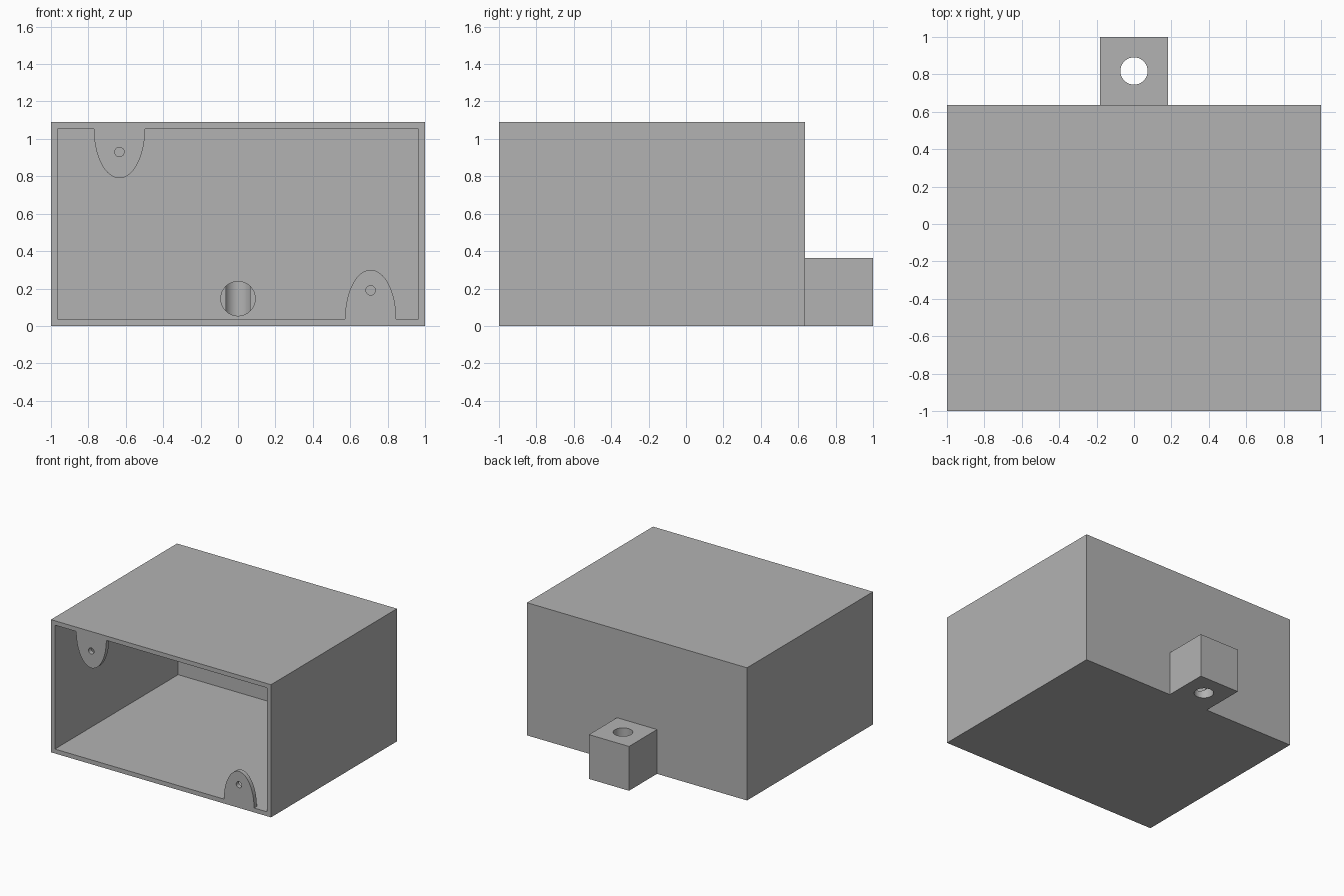
import bpy, bmesh, math
from mathutils import Matrix, Vector

cube = bpy.data.objects.get("Cube")
if cube:
    bpy.data.objects.remove(cube, do_unlink=True)

WALL = 0.036
HEIGHT = 1.09
BACK = 0.636

grey = bpy.data.materials.new("plain grey")
grey.use_nodes = True
grey.diffuse_color = (0.45, 0.45, 0.45, 1)
grey.node_tree.nodes["Principled BSDF"].inputs["Base Color"].default_value = grey.diffuse_color


def finish(name, bm):
    bmesh.ops.recalc_face_normals(bm, faces=bm.faces)
    mesh = bpy.data.meshes.new(name)
    bm.to_mesh(mesh)
    bm.free()
    mesh.materials.append(grey)
    obj = bpy.data.objects.new(name, mesh)
    bpy.context.collection.objects.link(obj)
    return obj


def box(name, low, high):
    low, high = Vector(low), Vector(high)
    bm = bmesh.new()
    bmesh.ops.create_cube(bm, size=1, matrix=Matrix.Translation((low + high) / 2)
                          @ Matrix.Diagonal((*(high - low), 1)))
    return finish(name, bm)


def cylinder(name, centre, radius, length, axis):
    turn = Matrix.Rotation(math.pi / 2, 4, "X") if axis == "Y" else Matrix()
    bm = bmesh.new()
    bmesh.ops.create_cone(bm, cap_ends=True, segments=64, radius1=radius, radius2=radius,
                          depth=length, matrix=Matrix.Translation(centre) @ turn)
    return finish(name, bm)


def lug(name, x, base, up):
    """Half-ellipse plate flush with the open front, rooted in the wall."""
    bm = bmesh.new()
    arc = [math.pi * i / 40 for i in range(41)]
    points = [(x + 0.137 * math.cos(a), base + up * 0.264 * math.sin(a)) for a in arc]
    root = base - up * WALL / 2
    points += [(x - 0.137, root), (x + 0.137, root)]
    face = bm.faces.new([bm.verts.new((px, -1, pz)) for px, pz in points])
    side = bmesh.ops.extrude_face_region(bm, geom=[face])["geom"]
    bmesh.ops.translate(bm, vec=(0, WALL, 0),
                        verts=[v for v in side if isinstance(v, bmesh.types.BMVert)])
    return finish(name, bm)


def combine(target, other, operation):
    mod = target.modifiers.new(operation.title(), "BOOLEAN")
    mod.operation = operation
    mod.solver = "EXACT"
    mod.object = other
    bpy.context.view_layer.objects.active = target
    bpy.ops.object.modifier_apply(modifier=mod.name)
    bpy.data.objects.remove(other, do_unlink=True)


# Open-fronted shell
housing = box("housing", (-1, -1, 0), (1, BACK, HEIGHT))
combine(housing, box("cavity", (-1 + WALL, -1.2, WALL),
                     (1 - WALL, BACK - WALL, HEIGHT - WALL)), "DIFFERENCE")

# Mounting block on the back and the two screw lugs
combine(housing, box("mount_block", (-0.182, BACK - WALL / 2, 0), (0.182, 1, 0.364)), "UNION")
combine(housing, lug("upper_lug", -0.634, HEIGHT - WALL, -1), "UNION")
combine(housing, lug("lower_lug", 0.709, WALL, 1), "UNION")

# Vertical bore, cable passage from the cavity, and screw holes
combine(housing, cylinder("bore", (0, 0.818, 0.18), 0.073, 0.6, "Z"), "DIFFERENCE")
combine(housing, cylinder("passage", (0, 0.667, 0.146), 0.092, 0.23, "Y"), "DIFFERENCE")
for x, z in ((-0.634, 0.93), (0.709, 0.19)):
    combine(housing, cylinder("screw_hole", (x, -1, z), 0.025, 0.2, "Y"), "DIFFERENCE")

# Smooth round walls, keep corners sharp
bpy.ops.object.select_all(action="DESELECT")
housing.select_set(True)
bpy.context.view_layer.objects.active = housing
bpy.ops.object.shade_smooth_by_angle(angle=math.radians(30))
